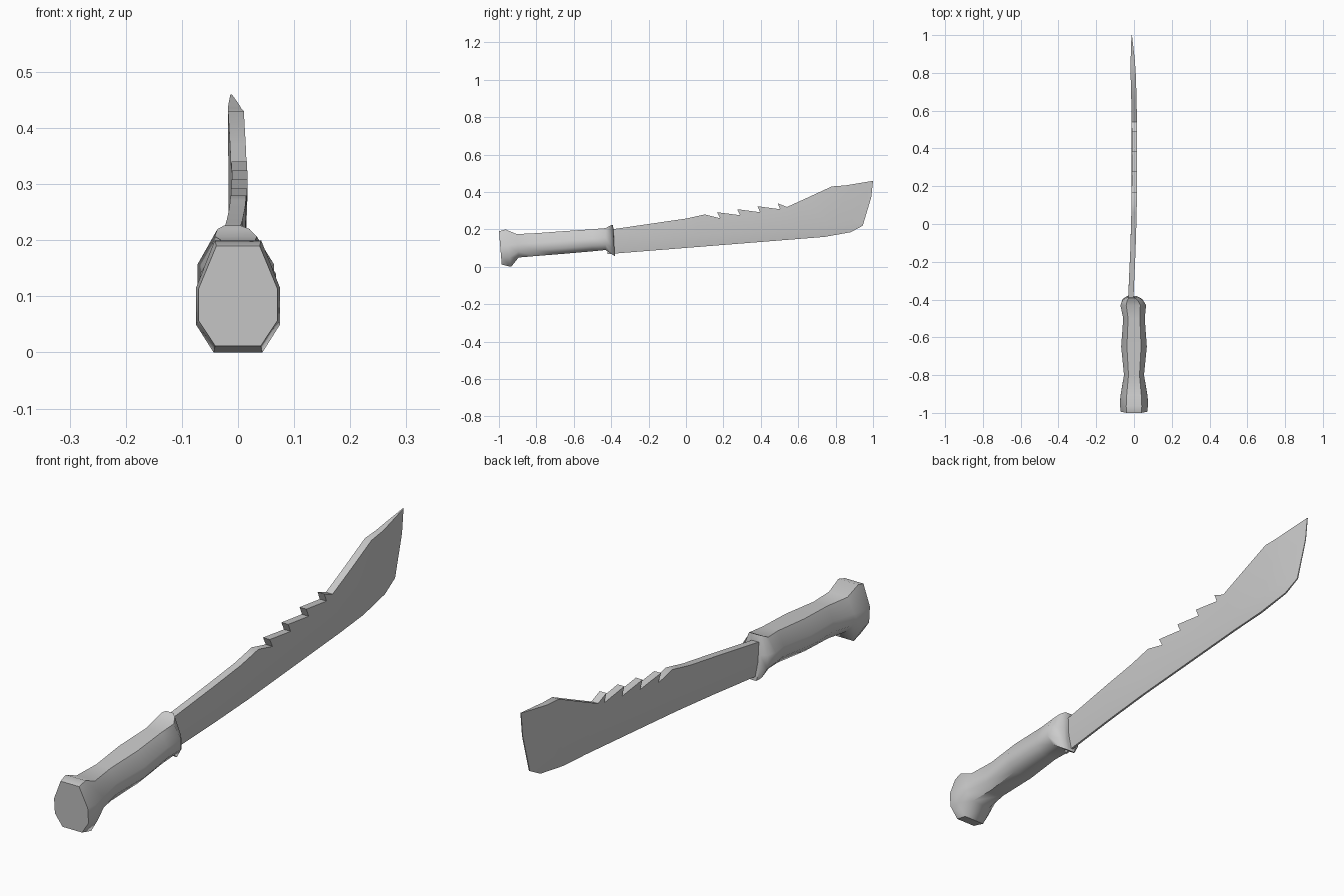
import bpy, bmesh, math
from mathutils import Vector

if "Cube" in bpy.data.objects:
    bpy.data.objects.remove(bpy.data.objects["Cube"])


def finish(name, bm, angle):
    bmesh.ops.recalc_face_normals(bm, faces=bm.faces[:])
    mesh = bpy.data.meshes.new(name)
    bm.to_mesh(mesh)
    bm.free()
    ob = bpy.data.objects.new(name, mesh)
    bpy.context.collection.objects.link(ob)
    bpy.ops.object.select_all(action='DESELECT')
    ob.select_set(True)
    bpy.context.view_layer.objects.active = ob
    bpy.ops.object.shade_smooth_by_angle(angle=math.radians(angle))
    return ob


# Handle: eight-sided rings (top y, top z, bottom y, bottom z, half width, centre x)
rings = [
    (-1.00, .190, -.985, .012, .070, 0),
    (-.965, .200, -.935, .000, .075, 0),
    (-.905, .175, -.895, .050, .070, 0),
    (-.80, .180, -.80, .058, .053, 0),
    (-.65, .191, -.65, .070, .068, 0),
    (-.50, .201, -.50, .083, .057, 0),
    (-.43, .207, -.43, .090, .068, -.004),
    (-.405, .220, -.395, .066, .052, -.008),
    (-.392, .226, -.380, .057, .028, -.010),
    (-.388, .205, -.382, .072, .018, -.012),
]
section = [(.55, 1), (1, .15), (1, -.5), (.58, -1), (-.58, -1), (-1, -.5), (-1, .15), (-.55, 1)]
bm = bmesh.new()
loops = []
for yt, zt, yb, zb, w, cx in rings:
    loop = []
    for sx, sz in section:
        t = (sz + 1) / 2
        loop.append(bm.verts.new((cx + sx * w, yb + (yt - yb) * t, zb + (zt - zb) * t)))
    loops.append(loop)
for a, b in zip(loops, loops[1:]):
    for i in range(8):
        j = (i + 1) % 8
        bm.faces.new((a[i], a[j], b[j], b[i]))
bm.faces.new(loops[0])
bm.faces.new(loops[-1][::-1])
finish("handle", bm, 50)

# Blade outline in (y, z): spine, hooked saw teeth, broad tip, cutting edge
edge = [(-.42, .068), (.74, .160), (.88, .185), (.945, .220), (.99, .370), (1.0, .460)]
outline = [(-.42, .195), (-.385, .202), (0, .258), (.10, .280)]
for k in range(4):
    outline += [(.182 + .107 * k, .260 + .016 * k), (.166 + .108 * k, .292 + .016 * k)]
outline += [(.54, .320), (.65, .370), (.78, .430), (.85, .435)] + edge[::-1]

bm = bmesh.new()
left, right = [[bm.verts.new((s, y, z)) for y, z in outline] for s in (-1, 1)]
bm.faces.new(left)
bm.faces.new(right[::-1])
n = len(outline)
for i in range(n):
    j = (i + 1) % n
    bm.faces.new((left[i], left[j], right[j], right[i]))


def cut(y, z, normal):
    bmesh.ops.bisect_plane(bm, geom=bm.verts[:] + bm.edges[:] + bm.faces[:],
                           plane_co=Vector((0, y, z)), plane_no=Vector(normal), dist=1e-4)


for y in (-.15, .06, .60, .78, .88):
    cut(y, 0, (0, 1, 0))
cut(-.42, .128, (0, -.079, 1))


def bottom(y):
    for (y0, z0), (y1, z1) in zip(edge, edge[1:]):
        if y <= y1 + 1e-6:
            return z0 + (z1 - z0) * (y - y0) / (y1 - y0)
    return edge[-1][1]


# Thin the cutting edge and the tip, and give the blade its slight sideways bow
for v in bm.verts:
    x, y, z = v.co
    height = min(max((z - bottom(y)) / .06, 0), 1)
    tip = 1 - .65 * min(max((y - .80) / .20, 0), 1)
    half = (.004 + .010 * height) * tip
    v.co.x = .003 - .036 * (y - .35) ** 2 + x * half
finish("blade", bm, 30)
